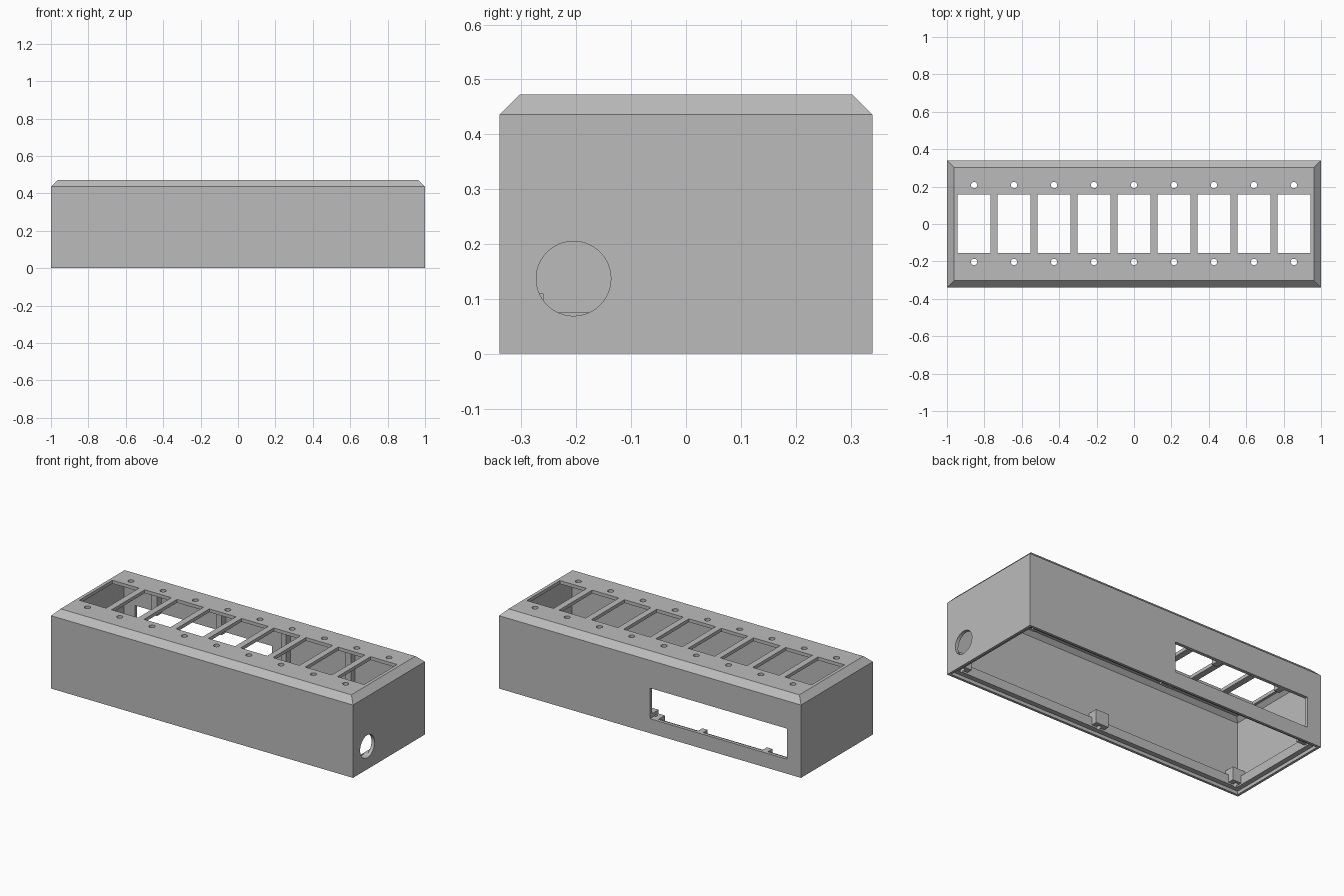
import bpy, bmesh
from mathutils import Matrix, Vector

cube = bpy.data.objects.get("Cube")
if cube:
    bpy.data.objects.remove(cube, do_unlink=True)

grey = bpy.data.materials.new("light_grey")
grey.use_nodes = True
colour = (0.5, 0.5, 0.5, 1)
grey.diffuse_color = colour
grey.node_tree.nodes["Principled BSDF"].inputs["Base Color"].default_value = colour

HX, HY, H = 1.0, 0.34, 0.473     # half length, half depth, height
BEVEL, WALL, LIP = 0.037, 0.02, 0.045
PITCH = 0.2137                   # spacing of the top openings


def make(name, bm):
    bmesh.ops.recalc_face_normals(bm, faces=bm.faces)
    mesh = bpy.data.meshes.new(name)
    bm.to_mesh(mesh)
    bm.free()
    mesh.materials.append(grey)
    ob = bpy.data.objects.new(name, mesh)
    bpy.context.collection.objects.link(ob)
    return ob


def box(bm, x, y, z):
    lo, hi = Vector((x[0], y[0], z[0])), Vector((x[1], y[1], z[1]))
    m = Matrix.Translation((lo + hi) / 2) @ Matrix.Diagonal((*(hi - lo), 1))
    bmesh.ops.create_cube(bm, size=1, matrix=m)


def cylinder(bm, centre, radius, depth, axis="Z", sides=24):
    m = Matrix.Translation(centre)
    if axis == "X":
        m = m @ Matrix.Rotation(1.5708, 4, "Y")
    bmesh.ops.create_cone(bm, cap_ends=True, segments=sides, radius1=radius,
                          radius2=radius, depth=depth, matrix=m)


def mirrored(y0, y1, side):
    return sorted((side * y0, side * y1))


# Shell skin: (inset, height) rings from the ceiling, down the inside,
# round the stepped rim and up the outside
skin = [(0.043, H - WALL), (WALL, 0.43), (WALL, 0.075), (LIP, 0.075),
        (LIP, 0.02), (0.015, 0.02), (0.015, 0), (0, 0),
        (0, H - BEVEL), (BEVEL, H)]
bm = bmesh.new()
rings = []
for d, z in skin:
    rings.append([bm.verts.new((sx * (HX - d), sy * (HY - d), z))
                  for sx, sy in ((-1, -1), (1, -1), (1, 1), (-1, 1))])
for a, b in zip(rings, rings[1:]):
    for i in range(4):
        j = (i + 1) % 4
        bm.faces.new((a[i], a[j], b[j], b[i]))
bm.faces.new(rings[0])
bm.faces.new(rings[-1])
shell = make("enclosure_shell", bm)

# Vertical ribs on the front and back walls, under every second divider
bm = bmesh.new()
for i in (-3.5, -1.5, 0.5, 2.5):
    for side in (-1, 1):
        box(bm, (i * PITCH - 0.018, i * PITCH + 0.018),
            mirrored(HY - 0.01, HY - 0.062, side), (0.06, 0.43))
        box(bm, (i * PITCH - 0.018, i * PITCH + 0.018),
            mirrored(0.31, HY - 0.062, side), (0.43, 0.46))
bmesh.ops.remove_doubles(bm, verts=bm.verts, dist=0.0001)
ribs = make("wall_ribs", bm)

# Screw bosses above the lower lip
screws = [(x, y) for x in (-0.94, 0, 0.94) for y in (-0.288, 0.288)]
bm = bmesh.new()
for x, y in screws:
    side = 1 if y > 0 else -1
    box(bm, (x - 0.042, x + 0.042), mirrored(HY - 0.01, 0.26, side), (0.03, 0.11))
bosses = make("screw_bosses", bm)

# Cutters: top openings with fixing holes, cable hole, back window, screw holes
bm = bmesh.new()
for i in range(-4, 5):
    x = i * PITCH
    box(bm, (x - 0.088, x + 0.088), (-0.154, 0.159), (0.4, 0.5))
    for y in (-0.203, 0.208):
        cylinder(bm, (x, y, 0.45), 0.017, 0.1)
cylinder(bm, (HX, -0.205, 0.137), 0.068, 0.08, "X", 64)
top_cutter = make("opening_cutter", bm)

bm = bmesh.new()
box(bm, (-0.907, 0), (0.24, 0.4), (0.087, 0.27))
window_cutter = make("window_cutter", bm)

bm = bmesh.new()
for x, y in screws:
    cylinder(bm, (x, y, 0.04), 0.012, 0.1)
screw_cutter = make("screw_cutter", bm)


def cut(ob, *cutters):
    for c in cutters:
        mod = ob.modifiers.new("cut", "BOOLEAN")
        mod.operation, mod.solver, mod.object = "DIFFERENCE", "EXACT", c
        with bpy.context.temp_override(object=ob, active_object=ob):
            bpy.ops.object.modifier_apply(modifier=mod.name)


cut(shell, top_cutter, window_cutter, screw_cutter)
cut(ribs, window_cutter)
cut(bosses, window_cutter, screw_cutter)
for c in (top_cutter, window_cutter, screw_cutter):
    bpy.data.objects.remove(c, do_unlink=True)
